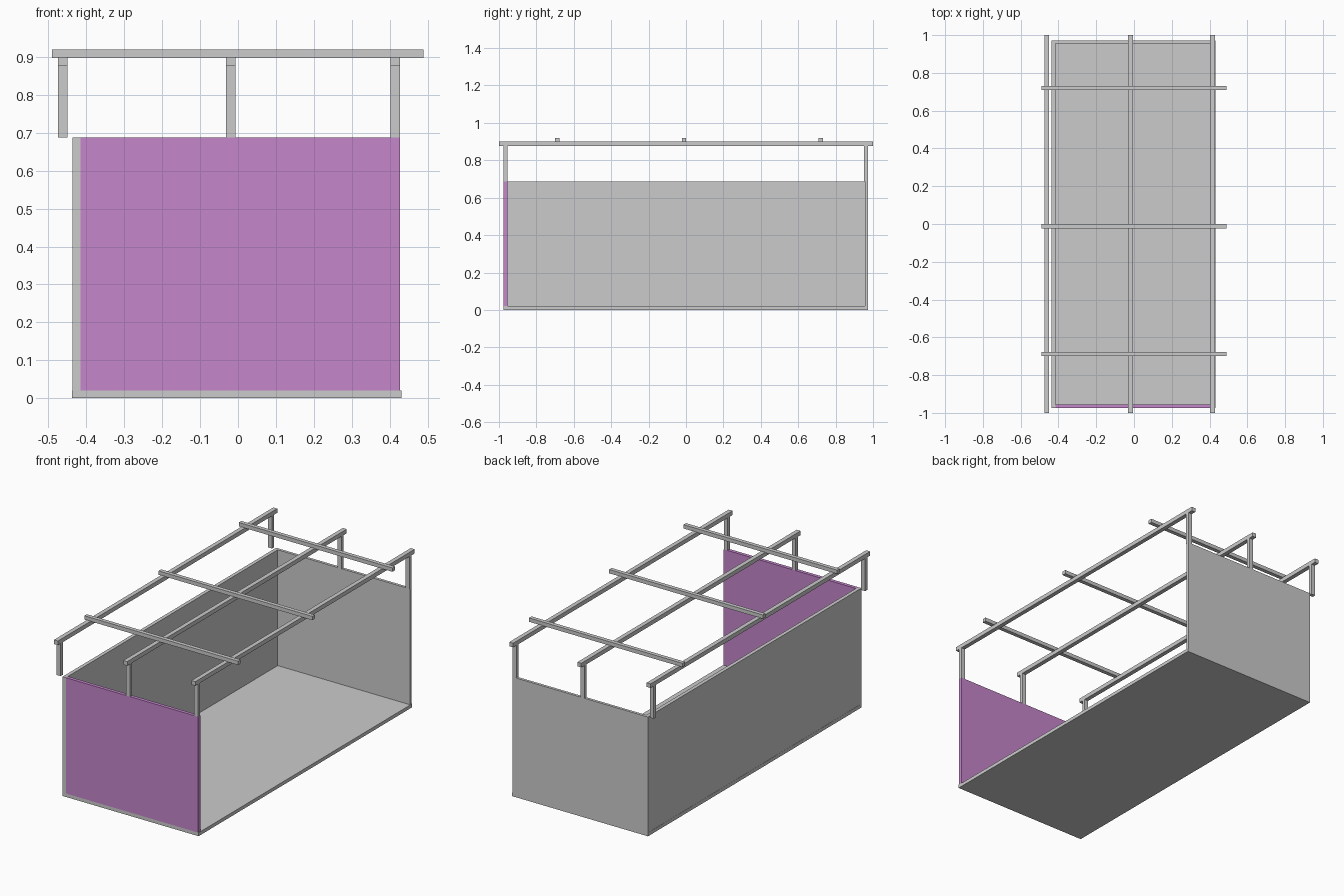
import bpy

if "Cube" in bpy.data.objects:
    bpy.data.objects.remove(bpy.data.objects["Cube"])


def box(name, x, y, z, mat=None):
    """Box from (min, max) ranges on each axis."""
    lo, hi = zip(x, y, z)
    bpy.ops.mesh.primitive_cube_add(size=1, location=[(a + b) / 2 for a, b in zip(lo, hi)])
    ob = bpy.context.object
    ob.name = name
    ob.scale = [b - a for a, b in zip(lo, hi)]
    bpy.ops.object.transform_apply(location=False, rotation=False, scale=True)
    if mat:
        ob.data.materials.append(mat)
    return ob


purple = bpy.data.materials.new("purple_panel")
purple.diffuse_color = (0.56, 0.24, 0.6, 1)
purple.use_nodes = True
purple.node_tree.nodes["Principled BSDF"].inputs["Base Color"].default_value = purple.diffuse_color

X_IN, X_OUT = -0.416, 0.428      # end panels, beside the side wall
Y_FRONT, Y_BACK = -0.975, 0.972
T = 0.02                         # board thickness
Z_WALL, Z_RAIL, Z_BAR = 0.688, 0.876, 0.898

# Open-sided box
box("floor", (-0.438, 0.431), (Y_FRONT, Y_BACK), (0, T))
box("left_wall", (-0.437, X_IN), (Y_FRONT, Y_BACK), (T, Z_WALL))
box("front_panel", (X_IN, X_OUT), (Y_FRONT, Y_FRONT + T), (T, Z_WALL), purple)
box("back_panel", (X_IN, X_OUT), (Y_BACK - 0.016, Y_BACK), (T, Z_WALL))

# Long roof rails, each on a front and a back post
for side, cx in (("left", -0.462), ("middle", -0.019), ("right", 0.415)):
    x = (cx - 0.0125, cx + 0.0125)
    box(side + "_rail", x, (-1, 1), (Z_RAIL, 0.9))
    box(side + "_front_post", x, (Y_FRONT, Y_FRONT + T), (Z_WALL, Z_RAIL))
    box(side + "_back_post", x, (Y_BACK - T, Y_BACK), (Z_WALL, Z_RAIL))

# Crossbars on top of the rails
for place, cy in (("front", -0.688), ("middle", -0.011), ("back", 0.72)):
    box(place + "_crossbar", (-0.491, 0.49), (cy - 0.0115, cy + 0.0115), (Z_BAR, 0.92))
